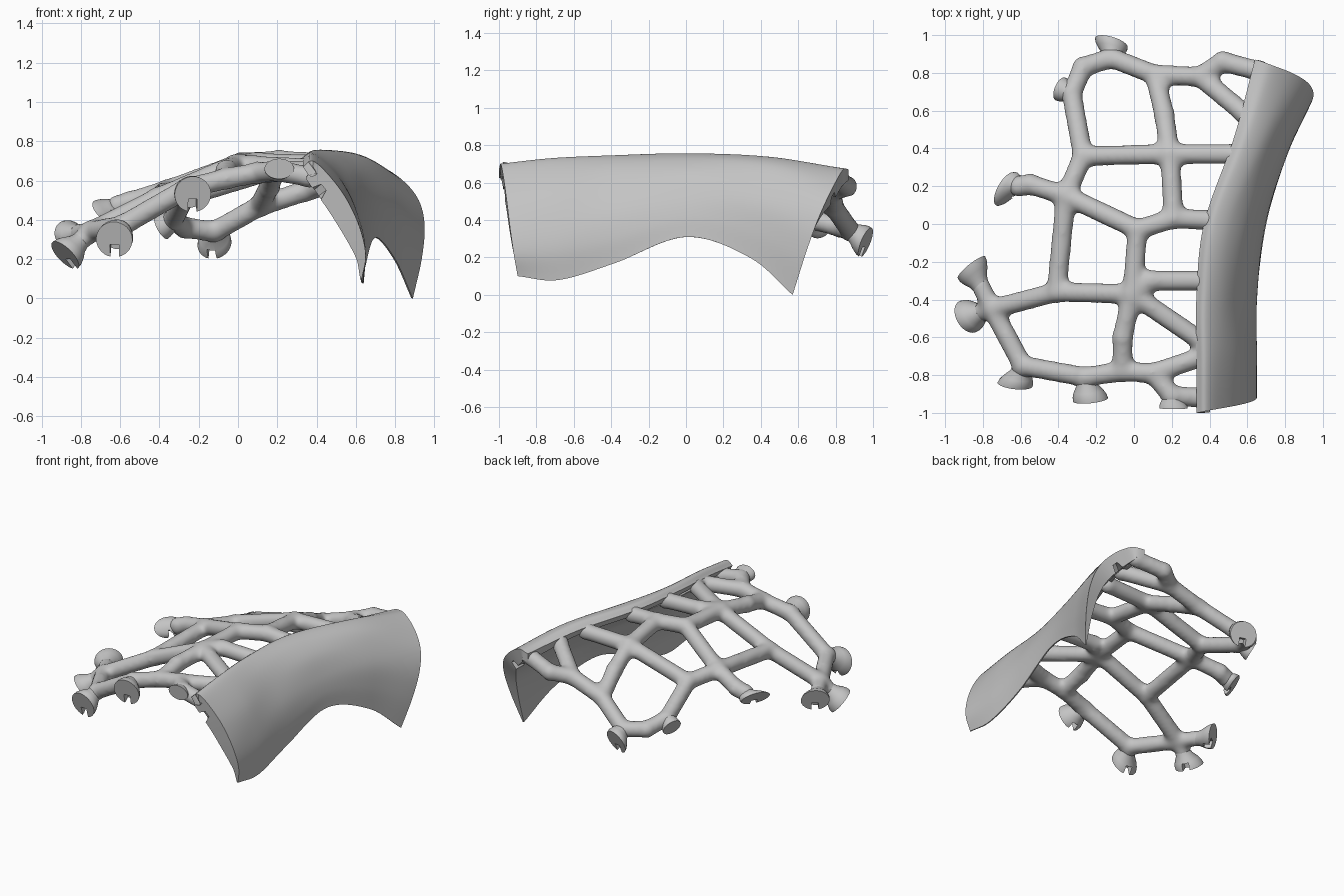
import bpy, bmesh, math
from mathutils import Vector, Matrix

cube = bpy.data.objects.get("Cube")
if cube:
    bpy.data.objects.remove(cube, do_unlink=True)

grey = bpy.data.materials.new("plain grey")
grey.use_nodes = True
colour = (0.55, 0.55, 0.55, 1)
grey.diffuse_color = colour
grey.node_tree.nodes["Principled BSDF"].inputs["Base Color"].default_value = colour


def add_object(name, bm):
    bmesh.ops.recalc_face_normals(bm, faces=bm.faces)
    mesh = bpy.data.meshes.new(name)
    bm.to_mesh(mesh)
    bm.free()
    mesh.materials.append(grey)
    obj = bpy.data.objects.new(name, mesh)
    bpy.context.collection.objects.link(obj)
    return obj


def activate(obj):
    bpy.ops.object.select_all(action='DESELECT')
    obj.select_set(True)
    bpy.context.view_layer.objects.active = obj


def cut(obj, cutter):
    cutter.hide_render = True
    mod = obj.modifiers.new("cut", 'BOOLEAN')
    mod.operation, mod.solver, mod.object = 'DIFFERENCE', 'EXACT', cutter
    activate(obj)
    bpy.ops.object.modifier_apply(modifier=mod.name)
    bpy.data.objects.remove(cutter, do_unlink=True)


def shade(obj):
    activate(obj)
    bpy.ops.object.shade_smooth_by_angle(angle=math.radians(40))


def spline(points, t):
    """Smooth curve through evenly spaced points, t from 0 to 1."""
    last = len(points) - 1
    i = min(int(t * last), last - 1)
    f = t * last - i
    b, c = points[i], points[i + 1]
    a = points[i - 1] if i else b * 2 - c
    d = points[i + 2] if i + 2 <= last else c * 2 - b
    return (b * 2 + (c - a) * f + (a * 2 - b * 5 + c * 4 - d) * f ** 2
            + (b * 3 - a - c * 3 + d) * f ** 3) / 2


# Curved shell: (top y, bottom y, then x/z pairs from the inner edge to the lower rim)
sections = [
    (-1, -.9, (.33, .67), (.38, .70), (.46, .63), (.55, .51), (.62, .36), (.65, .22), (.63, .1)),
    (-.72, -.68, (.33, .70), (.38, .73), (.47, .66), (.56, .54), (.62, .39), (.65, .24), (.64, .08)),
    (-.4, -.38, (.33, .72), (.38, .745), (.47, .69), (.55, .59), (.62, .45), (.65, .31), (.65, .17)),
    (0, 0, (.37, .73), (.42, .757), (.51, .73), (.6, .65), (.66, .53), (.69, .42), (.7, .31)),
    (.46, .34, (.53, .71), (.59, .738), (.68, .70), (.75, .61), (.8, .49), (.81, .35), (.8, .2)),
    (.87, .57, (.64, .67), (.73, .67), (.84, .60), (.92, .5), (.95, .37), (.935, .2), (.89, 0)),
]
ACROSS, ALONG = 40, 70


def section_ring(t):
    columns = [spline([Vector((s[k][0], 0, s[k][1])) for s in sections], t) for k in range(2, 9)]
    ends = spline([Vector((s[0], s[1], 0)) for s in sections], t)
    outer, inner = [], []
    for j in range(ACROSS + 1):
        u = j / ACROSS
        p = spline(columns, u)
        step = spline(columns, min(u + .01, 1)) - spline(columns, max(u - .01, 0))
        normal = Vector((-step.z, 0, step.x)).normalized()
        p.y = ends.x + (ends.y - ends.x) * u ** 1.3
        thick = .008 + .047 * (1 - u) + .078 * math.sin(math.pi * u)
        # Key slots pressed into the inner face at both ends
        if abs(t - .5) > .475 and .34 < u < .41:
            thick *= .55
        outer.append(p)
        inner.append(p - normal * thick)
    inner[-1].z = max(inner[-1].z, 0)
    return outer + inner[::-1]


bm = bmesh.new()
rings = [[bm.verts.new(p) for p in section_ring(i / ALONG)] for i in range(ALONG + 1)]
for a, b in zip(rings, rings[1:]):
    for k in range(len(a)):
        n = (k + 1) % len(a)
        bm.faces.new((a[k], a[n], b[n], b[k]))
for ring in (rings[0], rings[-1]):
    for j in range(ACROSS):
        bm.faces.new((ring[j], ring[j + 1], ring[-2 - j], ring[-1 - j]))
shade(add_object("curved_shell", bm))

# Lattice joints; lower case letters are buried in the shell edge
joints = {
    'A': (-.33, .69, .40), 'B': (-.27, .83, .36), 'C': (-.12, .88, .34), 'D': (.11, .79, .47),
    'E': (.35, .78, .55), 'F': (.47, .86, .58), 'G': (-.27, .36, .52), 'H': (.19, .37, .66),
    'I': (-.36, .15, .55), 'J': (-.55, .21, .49), 'K': (-.61, .2, .47), 'L': (.02, -.03, .69),
    'M': (.21, .03, .70), 'N': (-.41, -.36, .51), 'O': (-.01, -.37, .68), 'P': (.09, -.30, .69),
    'Q': (-.06, -.78, .61), 'R': (.1, -.79, .64), 'S': (.2, -.91, .65), 'T': (-.75, -.45, .34),
    'U': (-.59, -.75, .37), 'V': (-.26, -.81, .56), 'W': (.16, .58, .57), 'X': (-.06, -.6, .65),
    'a': (.66, .81, .62), 'b': (.59, .58, .65), 'c': (.53, .37, .67), 'd': (.41, .02, .69),
    'e': (.37, -.3, .68), 'f': (.37, -.63, .66), 'g': (.37, -.70, .65), 'h': (.36, -.92, .62),
}
joints = {key: Vector(p) for key, p in joints.items()}
paths = "ABCDEFa Eb DWHc AGHM GIJK ILMd IN NOPe LO Of OXQRg RSh NTUVQ fg".split()

# Flared feet: joint, centre of flat end, facing direction, rim radius across and down
feet = [
    ('T', (-.88, -.49, .22), (-.6, -.35, -.6), .093, .093),
    ('T', (-.86, -.23, .32), (-.6, .75, -.25), .093, .08),
    ('U', (-.63, -.85, .30), (-.1, -.9, -.25), .093, .093),
    ('V', (-.23, -.93, .53), (.1, -.95, -.2), .093, .093),
    ('C', (-.12, .96, .28), (.27, .88, -.36), .09, .085),
    ('A', (-.39, .715, .36), (-.8, .33, -.45), .065, .065),
    ('K', (-.68, .185, .445), (-.7, .4, -.6), .1, .07),
    ('S', (.21, -.975, .66), (0, -1, -.1), .075, .052),
]
FLARE = ((0, 0), (.25, .18), (.55, .66), (.8, .94), (1, 1))


def strut(bm, start, end, radius):
    line = end - start
    matrix = Matrix.Translation((start + end) / 2) @ line.to_track_quat('Z', 'Y').to_matrix().to_4x4()
    bmesh.ops.create_cone(bm, cap_ends=True, segments=20, radius1=radius, radius2=radius,
                          depth=line.length, matrix=matrix)


def make_foot(name, start, centre, frame, wide, tall, slotted):
    """Bell running from the strut to a flat face, with a key slot open at its lower rim."""
    bm = bmesh.new()
    neck = .048
    loops = []
    for along, flare in FLARE:
        rx, ry = neck + (wide - neck) * flare, neck + (tall - neck) * flare
        middle = start.lerp(centre, along)
        angles = [math.tau * k / 32 for k in range(32)]
        loops.append([bm.verts.new(middle + frame @ Vector((math.cos(a) * rx, math.sin(a) * ry, 0)))
                      for a in angles])
    for a, b in zip(loops, loops[1:]):
        for k in range(32):
            bm.faces.new((a[k - 1], a[k], b[k], b[k - 1]))
    bm.faces.new(loops[0])
    bm.faces.new(loops[-1])
    foot = add_object(name, bm)
    if slotted:
        bm = bmesh.new()
        place = Matrix.Translation(centre) @ frame.to_4x4() @ Matrix.Translation((0, .075, 0))
        bmesh.ops.create_cube(bm, size=1, matrix=place @ Matrix.Diagonal((.045, .1, .09, 1)))
        cut(foot, add_object("slot_cutter", bm))
    shade(foot)


bm = bmesh.new()
for path in paths:
    for a, b in zip(path, path[1:]):
        strut(bm, joints[a], joints[b], .055)
for p in joints.values():
    bmesh.ops.create_icosphere(bm, subdivisions=2, radius=.063, matrix=Matrix.Translation(p))
for number, (key, centre, direction, wide, tall) in enumerate(feet, 1):
    centre, d = Vector(centre), Vector(direction).normalized()
    line = centre - joints[key]
    start = centre - line * min(1, .11 / line.length)
    down = (Vector((0, 0, -1)) + d * d.z).normalized()
    frame = Matrix((down.cross(d), down, d)).transposed()
    make_foot(f"flared_foot_{number}", start, centre, frame, wide, tall, key not in 'AS')
    if key in 'TUV':
        strut(bm, joints[key], centre - line.normalized() * .075, .052)
lattice = add_object("strut_lattice", bm)

# Blend the struts into one smooth organic body
remesh = lattice.modifiers.new("blend", 'REMESH')
remesh.mode, remesh.voxel_size, remesh.use_smooth_shade = 'VOXEL', .014, True
smooth = lattice.modifiers.new("soften", 'SMOOTH')
smooth.factor, smooth.iterations = .5, 20
